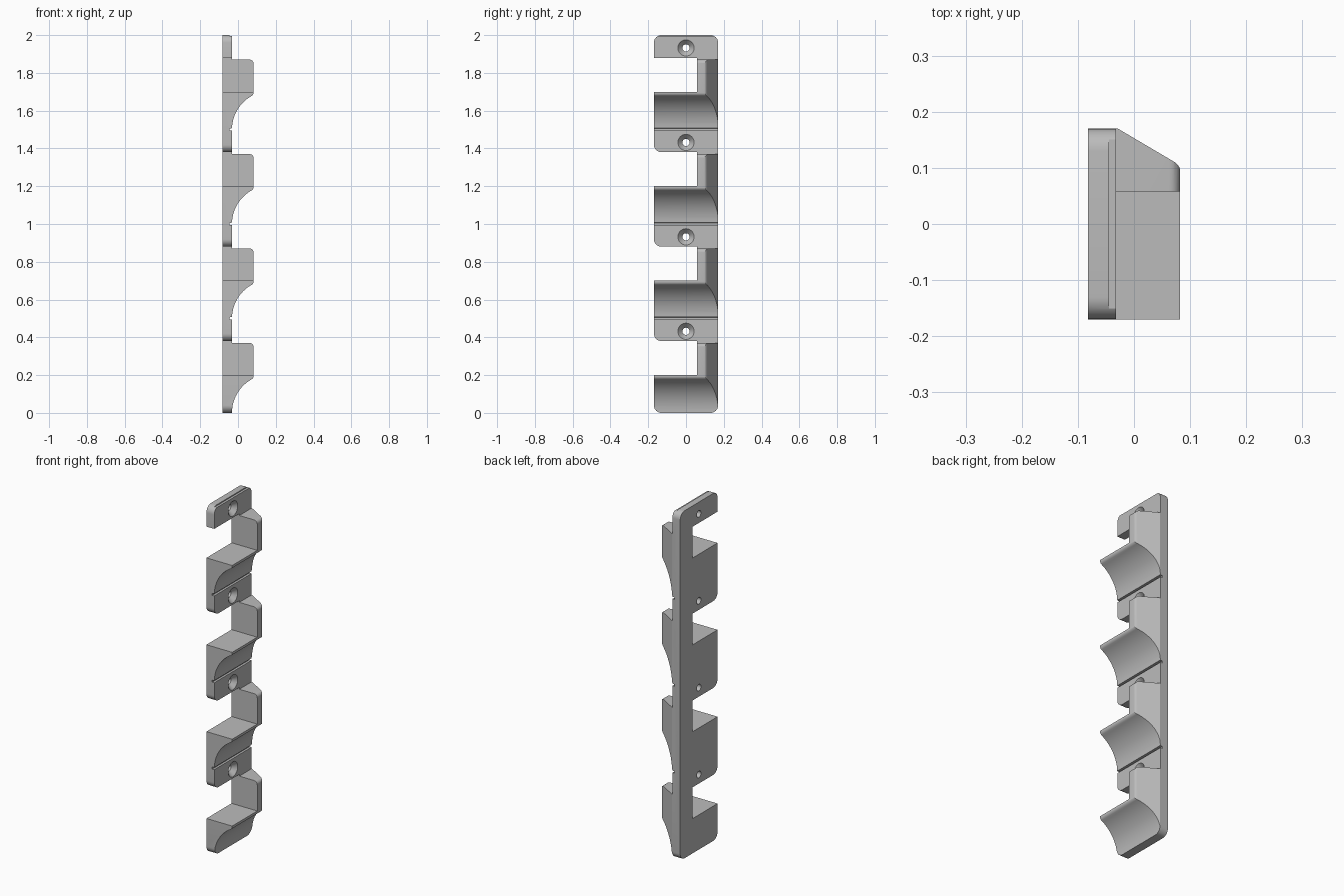
import bpy
import bmesh
from math import sin, cos, radians
from mathutils import Matrix, Vector

if "Cube" in bpy.data.objects:
    bpy.data.objects.remove(bpy.data.objects["Cube"])

PLATE_BACK, PLATE_FRONT, LIP = -0.082, -0.032, 0.082
HALF_W = 0.17
PITCH = 0.5
COUNT = 4


def arc(cx, cy, r, start, end, steps):
    """Points on an arc, angles in degrees."""
    angles = [radians(start + (end - start) * i / steps) for i in range(steps + 1)]
    return [(cx + r * cos(a), cy + r * sin(a)) for a in angles]


def add_object(name, bm):
    bmesh.ops.recalc_face_normals(bm, faces=bm.faces)
    mesh = bpy.data.meshes.new(name)
    bm.to_mesh(mesh)
    bm.free()
    obj = bpy.data.objects.new(name, mesh)
    bpy.context.collection.objects.link(obj)
    return obj


def prism(name, points, to_3d, depth):
    """Extrude a flat outline along the given vector."""
    bm = bmesh.new()
    face = bm.faces.new([bm.verts.new(to_3d(a, b)) for a, b in points])
    grown = bmesh.ops.extrude_face_region(bm, geom=[face])["geom"]
    verts = [g for g in grown if isinstance(g, bmesh.types.BMVert)]
    bmesh.ops.translate(bm, verts=verts, vec=Vector(depth))
    return add_object(name, bm)


def boolean(target, cutter, operation):
    mod = target.modifiers.new(cutter.name, "BOOLEAN")
    mod.operation = operation
    mod.solver = "EXACT"
    mod.object = cutter
    cutter.hide_render = True
    bpy.context.view_layer.objects.active = target
    bpy.ops.object.modifier_apply(modifier=mod.name)
    bpy.data.objects.remove(cutter)


# Cradle profile seen from the front: curved underside, lip, wall, groove
profile = [(PLATE_BACK, -0.1), (PLATE_FRONT, -0.1)]
for k in range(COUNT):
    z = PITCH * k
    profile += arc(0.172, z, 0.204, 178, 122.5, 14)
    profile += arc(0.062, z + 0.195, 0.02, -55, 0, 5)
    profile += arc(0.062, z + 0.35, 0.02, 0, 90, 6)
    profile += [(PLATE_FRONT, z + 0.37), (PLATE_FRONT, z + 0.494),
                (-0.045, z + 0.494)]
    if k < COUNT - 1:
        profile.append((-0.045, z + 0.506))
profile += [(-0.045, 2.1), (PLATE_BACK, 2.1)]
rack = prism("hook_rack", profile, lambda x, z: (x, -0.25, z), (0, 0.5, 0))

# Plan outline: slanted outer wall with a rounded front edge
plan = [(-0.2, -0.4), (0.083, -0.4)]
plan += arc(0.061, 0.0915, 0.022, 0, 59.5, 6)
plan.append((-0.2, 0.271))
boolean(rack, prism("plan_cutter", plan, lambda x, y: (x, y, -0.3), (0, 0, 2.6)),
        "INTERSECT")

# Side outline: rounded corners and an open notch above each shelf
R = 0.04
side = arc(HALF_W - R, R, R, 0, -90, 8)
for k in range(COUNT):
    z = PITCH * k
    foot = z - 0.12 if k else 0
    side += arc(R - HALF_W, foot + R, R, 270, 180, 8)
    side += [(-HALF_W, z + 0.2), (0.058, z + 0.2), (0.058, z + 0.38)]
side.append((-HALF_W, 1.88))
side += arc(R - HALF_W, 2 - R, R, 180, 90, 8)
side += arc(HALF_W - R, 2 - R, R, 90, 0, 8)
boolean(rack, prism("side_cutter", side, lambda y, z: (-0.3, y, z), (0.6, 0, 0)),
        "INTERSECT")


# Countersunk screw holes
def screw_cutter(z):
    rings = [(-0.12, 0.019), (-0.058, 0.019), (PLATE_FRONT, 0.043), (0.0, 0.043)]
    bm = bmesh.new()
    bottom = None
    for x, r in rings:
        ring = [bm.verts.new((x, a, b + z)) for a, b in arc(0, 0, r, 0, 348.75, 31)]
        if bottom is None:
            bm.faces.new(ring)
        else:
            for i in range(32):
                j = (i + 1) % 32
                bm.faces.new((bottom[i], bottom[j], ring[j], ring[i]))
        bottom = ring
    bm.faces.new(bottom)
    return add_object("screw_cutter", bm)


for k in range(COUNT):
    boolean(rack, screw_cutter(PITCH * k + 0.432), "DIFFERENCE")

# Single grey finish
grey = bpy.data.materials.new("matte_grey")
grey.use_nodes = True
colour = (0.5, 0.5, 0.5, 1)
grey.diffuse_color = colour
grey.node_tree.nodes["Principled BSDF"].inputs["Base Color"].default_value = colour
rack.data.materials.clear()
rack.data.materials.append(grey)

bpy.ops.object.select_all(action="DESELECT")
rack.select_set(True)
bpy.context.view_layer.objects.active = rack
bpy.ops.object.shade_smooth_by_angle(angle=radians(25))
